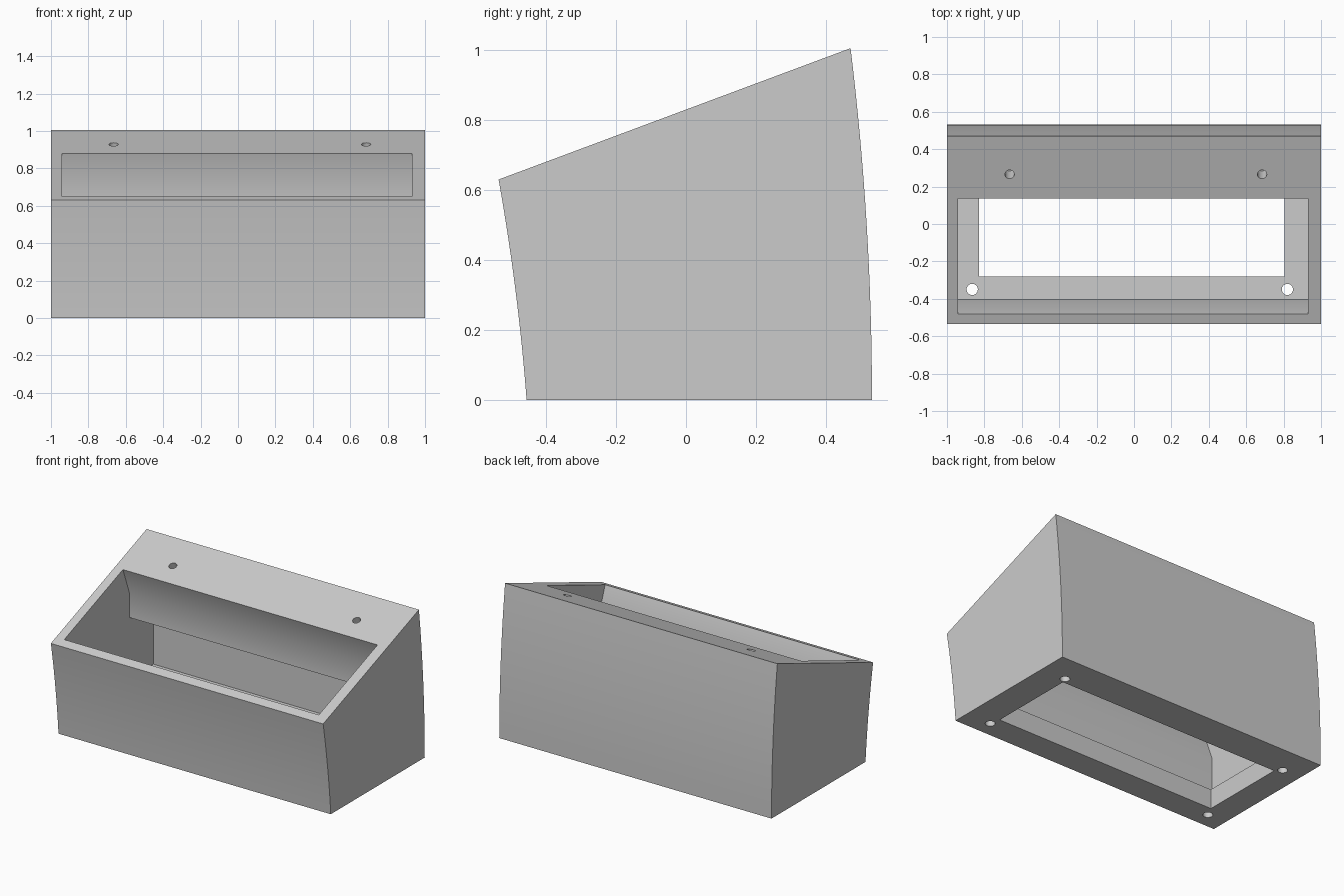
import bpy, bmesh, math

if "Cube" in bpy.data.objects:
    bpy.data.objects.remove(bpy.data.objects["Cube"])

SLOPE = math.atan2(0.375, 1.005)          # tilt of the top panel

grey = bpy.data.materials.new("light grey")
grey.diffuse_color = (0.6, 0.6, 0.6, 1)
grey.use_nodes = True
grey.node_tree.nodes["Principled BSDF"].inputs["Base Color"].default_value = grey.diffuse_color


def prism(name, profile, x0, x1):
    """Extrude a (y, z) profile along x."""
    bm = bmesh.new()
    face = bm.faces.new([bm.verts.new((x0, y, z)) for y, z in profile])
    out = bmesh.ops.extrude_face_region(bm, geom=[face])
    verts = [g for g in out["geom"] if isinstance(g, bmesh.types.BMVert)]
    bmesh.ops.translate(bm, verts=verts, vec=(x1 - x0, 0, 0))
    bmesh.ops.recalc_face_normals(bm, faces=bm.faces)
    me = bpy.data.meshes.new(name)
    bm.to_mesh(me)
    bm.free()
    ob = bpy.data.objects.new(name, me)
    bpy.context.collection.objects.link(ob)
    me.materials.append(grey)
    return ob


def drill(name, loc, radius, depth, tilt=0.0):
    bpy.ops.mesh.primitive_cylinder_add(vertices=32, radius=radius, depth=depth,
                                        location=loc, rotation=(tilt, 0, 0))
    ob = bpy.context.object
    ob.name = name
    ob.data.materials.append(grey)
    return ob


# Enclosure body: bowed front and back, sloping top
N = 16
front = [(-0.455 - 0.076 * z - 0.081 * z * z, z)
         for z in (0.63 * i / N for i in range(N + 1))]
back = [(0.531 - 0.0605 * z * z, z)
        for z in (1.005 * i / N for i in range(N + 1))]
body = prism("enclosure", front + back[::-1], -1, 1)

# Cavity with a window square to the sloping top and a thick lip behind it
e = 0.1
cavity = prism("cavity_cutter", [
    (-0.40, 0.13), (0.455, 0.13), (0.455, 0.536), (0.203, 0.536), (0.203, 0.70),
    (0.135 - 0.375 * e, 0.88 + e), (-0.48 - 0.375 * e, 0.65 + e), (-0.40, 0.436)],
    -0.94, 0.93)

# Opening through the floor
floor_hole = prism("floor_opening_cutter",
                   [(-0.28, -0.1), (0.304, -0.1), (0.304, 0.2), (-0.28, 0.2)],
                   -0.83, 0.805)
cutters = [cavity, floor_hole]

# Screw holes in the floor corners and in the sloping panel
for x in (-0.865, 0.82):
    for y in (-0.35, 0.34):
        cutters.append(drill("floor_screw_cutter", (x, y, 0.05), 0.03, 0.3))
for x in (-0.665, 0.685):
    cutters.append(drill("panel_screw_cutter", (x, 0.265, 0.93), 0.025, 0.24, SLOPE))

for c in cutters:
    mod = body.modifiers.new(c.name, "BOOLEAN")
    mod.operation = "DIFFERENCE"
    mod.solver = "EXACT"
    mod.object = c

# Apply the cuts and drop the cutters
bpy.ops.object.select_all(action="DESELECT")
bpy.context.view_layer.objects.active = body
body.select_set(True)
for mod in list(body.modifiers):
    bpy.ops.object.modifier_apply(modifier=mod.name)
for c in cutters:
    bpy.data.objects.remove(c, do_unlink=True)
bpy.ops.object.shade_smooth_by_angle(angle=math.radians(25))
